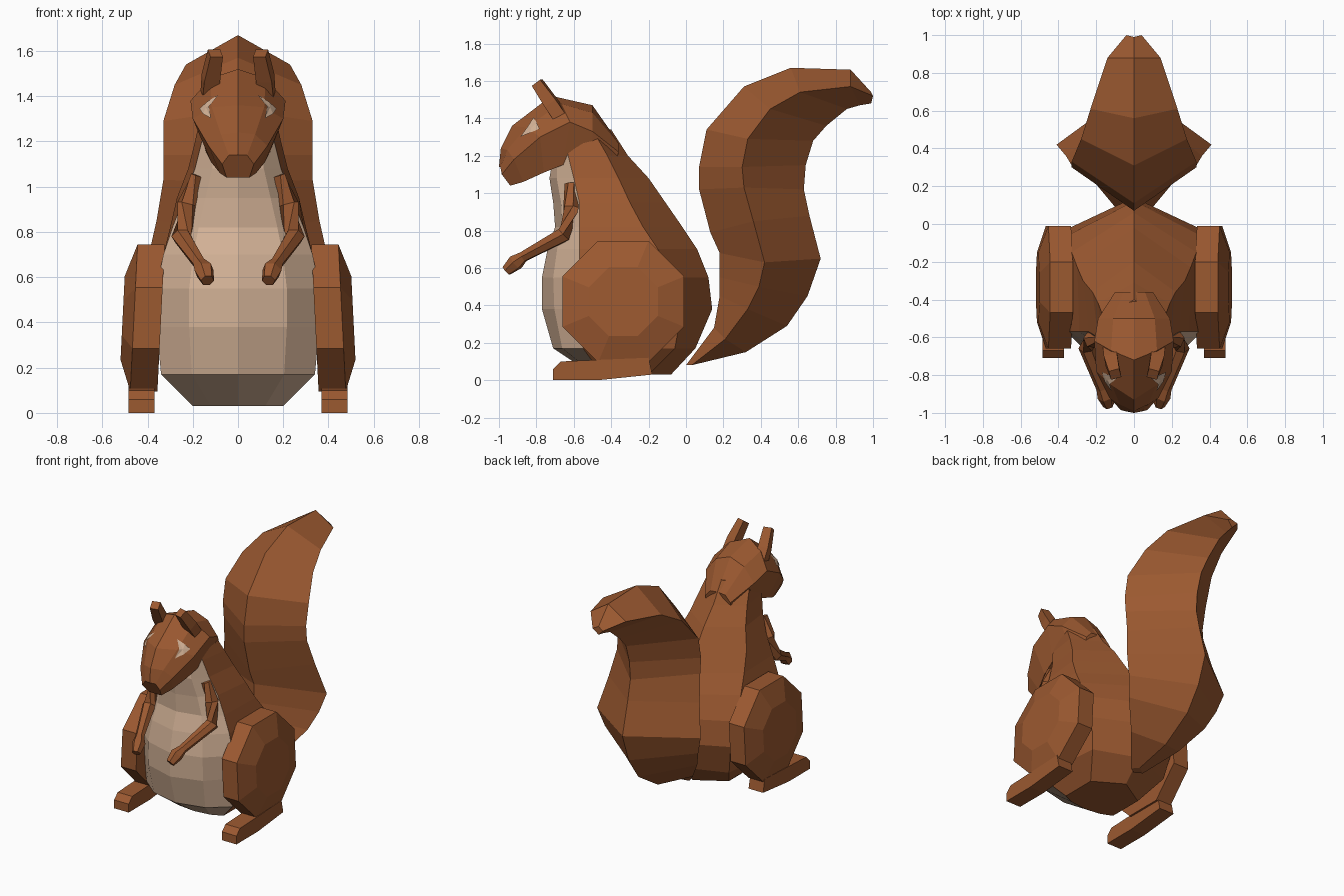
import bpy, bmesh, math
from mathutils import Vector
from mathutils.bvhtree import BVHTree

cube = bpy.data.objects.get("Cube")
if cube:
    bpy.data.objects.remove(cube, do_unlink=True)


def make_material(name, rgb):
    mat = bpy.data.materials.new(name)
    mat.use_nodes = True
    color = (*rgb, 1)
    mat.diffuse_color = color
    mat.node_tree.nodes["Principled BSDF"].inputs["Base Color"].default_value = color
    return mat


fur = make_material("russet_fur", (.33, .1, .03))
cream = make_material("cream_fur", (.66, .45, .31))


def add_object(name, bm, materials, mirrored=False):
    bmesh.ops.recalc_face_normals(bm, faces=bm.faces[:])
    mesh = bpy.data.meshes.new(name)
    bm.to_mesh(mesh)
    bm.free()
    for mat in materials:
        mesh.materials.append(mat)
    obj = bpy.data.objects.new(name, mesh)
    bpy.context.scene.collection.objects.link(obj)
    if mirrored:
        obj.modifiers.new("Mirror", "MIRROR").use_mirror_merge = False
    return obj


def loft(rings, cream_segments=()):
    """Skin a list of closed rings and cap both ends."""
    bm = bmesh.new()
    loops = [[bm.verts.new(p) for p in ring] for ring in rings]
    for a, b in zip(loops, loops[1:]):
        count = len(a)
        for i in range(count):
            j = (i + 1) % count
            face = bm.faces.new((a[i], a[j], b[j], b[i]))
            face.material_index = int(i in cream_segments)
    bm.faces.new(loops[0])
    bm.faces.new(loops[-1])
    return bm


def symmetric(half):
    """Close a half ring by reflecting its off-centre points."""
    return half + [(-x, y, z) for x, y, z in reversed(half) if x > 0]


def tube(path, sides, turn=0.0):
    """Rings around a path of (x, y, z, radius) points."""
    points = [Vector(p[:3]) for p in path]
    rings = []
    for i, p in enumerate(path):
        ahead = points[min(i + 1, len(path) - 1)] - points[max(i - 1, 0)]
        rot = ahead.to_track_quat("Z", "Y")
        angles = [math.tau * k / sides + turn for k in range(sides)]
        rings.append([points[i] + rot @ Vector((math.cos(a), math.sin(a), 0)) * p[3]
                      for a in angles])
    return rings


# Body: height, belly front, belly edge x and y, flank x and y, spine y
body_rows = [
    (.03, -.5, .2, -.45, .2, -.2, -.08),
    (.17, -.71, .34, -.55, .3, -.06, .05),
    (.38, -.77, .36, -.55, .34, -.02, .14),
    (.55, -.77, .36, -.57, .35, -.06, .12),
    (.7, -.74, .33, -.57, .33, -.15, .06),
    (.82, -.7, .29, -.57, .3, -.23, -.02),
    (.95, -.71, .24, -.57, .27, -.3, -.11),
    (1.08, -.73, .19, -.6, .22, -.36, -.2),
    (1.2, -.71, .16, -.63, .19, -.42, -.31),
    (1.34, -.68, .12, -.63, .16, -.5, -.4),
]
body = []
for z, front, ex, ey, sx, sy, back in body_rows:
    middle = (ex * .6, front + (ey - front) * .3, z)
    half = [(0, front, z), middle, (ex, ey, z), (sx, sy, z), (0, back, z)]
    body.append(symmetric(half))
add_object("body", loft(body, (0, 1, 6, 7)), [fur, cream])

# Tail: front ridge, side corner, back ridge (y and z each), half width
tail_rows = [
    (0, .08, .03, .08, .06, .09, .05),
    (.15, .28, .21, .22, .32, .15, .2),
    (.18, .45, .33, .38, .54, .29, .32),
    (.18, .55, .39, .5, .65, .45, .37),
    (.18, .68, .42, .63, .72, .65, .41),
    (.13, .79, .36, .85, .66, .88, .36),
    (.07, 1.02, .31, 1.03, .63, 1.02, .33),
    (.07, 1.14, .3, 1.14, .64, 1.15, .33),
    (.11, 1.34, .33, 1.29, .68, 1.28, .33),
    (.31, 1.57, .45, 1.45, .75, 1.36, .28),
    (.56, 1.67, .61, 1.54, .86, 1.45, .23),
    (.88, 1.66, .88, 1.57, .93, 1.47, .14),
    (.99, 1.54, 1, 1.52, .99, 1.48, .04),
]
tail = [symmetric([(0, fy, fz), (w, my, mz), (0, by, bz)])
        for fy, fz, my, mz, by, bz, w in tail_rows]
add_object("tail", loft(tail), [fur])

# Head: crown y and z, cheek x, y and z, jaw x, y and z
head_rows = [
    (-1, 1.14, .07, -.985, 1.1, .05, -.94, 1.04),
    (-.99, 1.24, .13, -.92, 1.18, .08, -.87, 1.06),
    (-.93, 1.36, .2, -.78, 1.3, .12, -.76, 1.11),
    (-.72, 1.52, .21, -.62, 1.38, .14, -.66, 1.15),
    (-.5, 1.47, .19, -.5, 1.33, .13, -.5, 1.19),
    (-.36, 1.27, .1, -.36, 1.22, .1, -.38, 1.15),
]
head = []
for ty, tz, cx, cy, cz, jx, jy, jz in head_rows:
    brow = (cx * .58, (ty + cy) / 2, tz * .6 + cz * .4 + .015)
    head.append(symmetric([(0, ty, tz), brow, (cx, cy, cz), (jx, jy, jz)]))
head_mesh = loft(head)
bmesh.ops.recalc_face_normals(head_mesh, faces=head_mesh.faces[:])
surface = BVHTree.FromBMesh(head_mesh)
add_object("head", head_mesh, [fur])

# Eyes: thin triangular plates laid on the cheeks
corners = [Vector((1, -.88, 1.3)), Vector((1, -.81, 1.4)), Vector((1, -.78, 1.34))]
outline = []
for i, corner in enumerate(corners):
    outline += [corner, (corner + corners[(i + 1) % 3]) / 2]
eye = bmesh.new()


def on_head(p):
    hit = surface.ray_cast(p, Vector((-1, 0, 0)))
    return eye.verts.new(hit[0] + hit[1] * .008)


hub = on_head(sum(corners, Vector()) / 3)
rim = [on_head(p) for p in outline]
for i in range(len(rim)):
    eye.faces.new((hub, rim[i - 1], rim[i]))
add_object("eyes", eye, [cream], True)

# Ears
ear = [(.13, -.64, 1.36, .05), (.12, -.72, 1.48, .05), (.1, -.795, 1.59, .04)]
add_object("ears", loft(tube(ear, 4, math.pi / 4)), [fur], True)

# Arms with small paws
arm = [(.18, -.62, 1.05, .03), (.22, -.61, .92, .05), (.25, -.65, .78, .045),
       (.17, -.87, .66, .03), (.15, -.91, .63, .045), (.135, -.96, .585, .03)]
add_object("arms", loft(tube(arm, 6)), [fur], True)

# Thighs: octagonal discs with a stepped-in outer face, leaning outward at the base
thigh = []
for x, radius in ((.34, .352), (.46, .352), (.51, .2)):
    ring = []
    for k in range(8):
        a = math.tau * (k + .5) / 8
        rise = radius * math.sin(a)
        ring.append((x - rise * .05, -.335 + radius * math.cos(a), .42 + rise))
    thigh.append(ring)
add_object("thighs", loft(thigh), [fur], True)

# Feet
sole = [(-.71, 0), (-.71, .06), (-.67, .1), (-.2, .12), (-.18, .03), (-.47, 0)]
foot = [[(x, y, z) for y, z in sole] for x in (.37, .485)]
add_object("feet", loft(foot), [fur], True)
